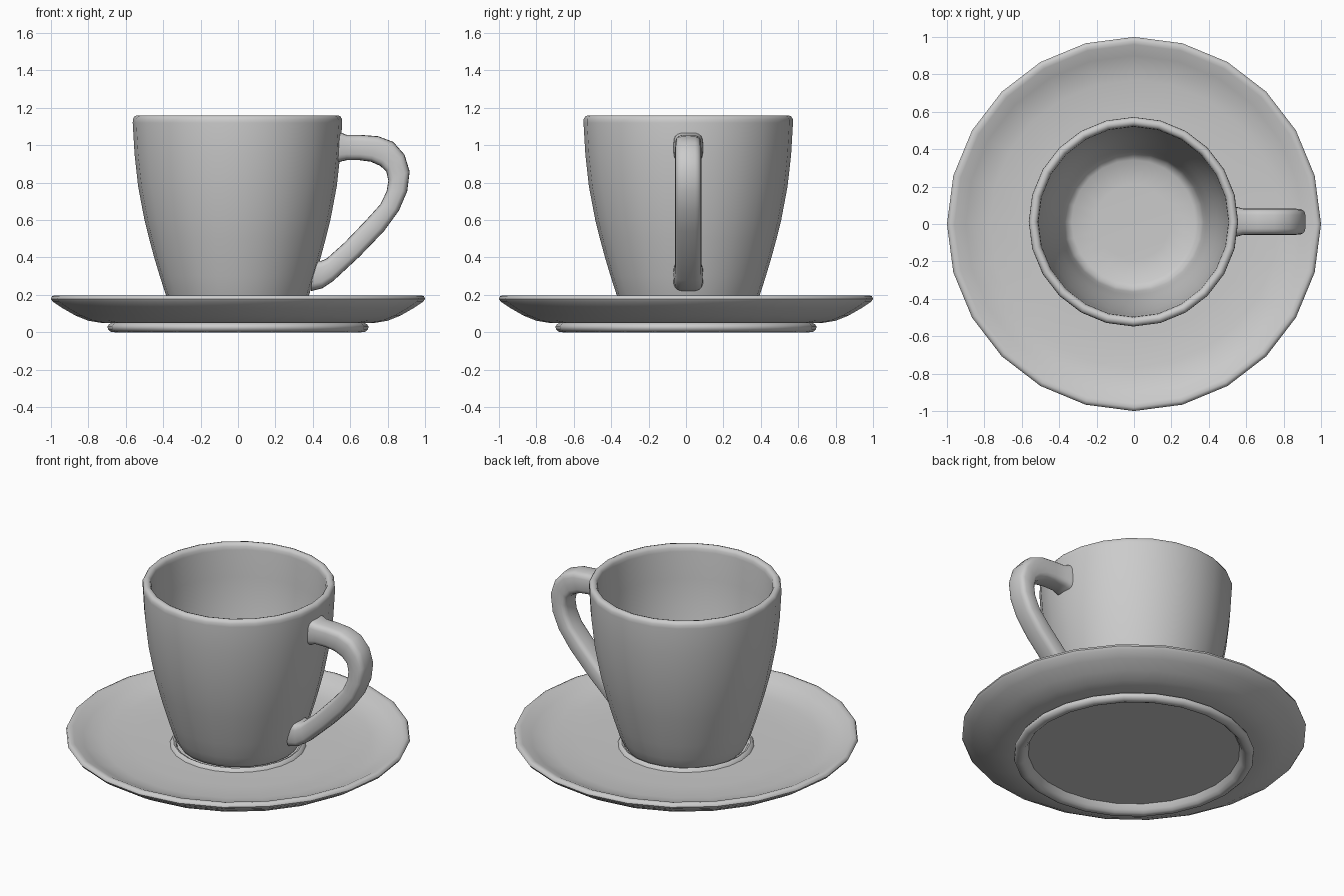
import bpy, bmesh
from math import sin, cos, tau, radians, copysign

SIDES = 24


def finish(name, bm):
    bmesh.ops.recalc_face_normals(bm, faces=bm.faces)
    mesh = bpy.data.meshes.new(name)
    bm.to_mesh(mesh)
    bm.free()
    mesh.shade_smooth()
    mesh.set_sharp_from_angle(angle=radians(50))
    obj = bpy.data.objects.new(name, mesh)
    bpy.context.collection.objects.link(obj)
    return obj


def skin(bm, rings, closed_ends=True):
    """Bridge consecutive vertex rings with quads and cap both ends."""
    for a, b in zip(rings, rings[1:]):
        n = len(a)
        for i in range(n):
            bm.faces.new((a[i], a[(i + 1) % n], b[(i + 1) % n], b[i]))
    if closed_ends:
        bm.faces.new(rings[0])
        bm.faces.new(rings[-1])


def lathe(name, profile, cx=0, cy=0):
    bm = bmesh.new()
    rings = [[bm.verts.new((cx + r * cos(tau * i / SIDES), cy + r * sin(tau * i / SIDES), z))
              for i in range(SIDES)] for r, z in profile]
    skin(bm, rings)
    return finish(name, bm)


# Saucer: underside, foot ring, flared rim, then the top with a bead round the cup
lathe("saucer", [
    (0.30, 0.05), (0.615, 0.05), (0.63, 0.02), (0.645, 0.005), (0.66, 0.0),
    (0.68, 0.003), (0.695, 0.015), (0.698, 0.03), (0.69, 0.043), (0.67, 0.052),
    (0.73, 0.05), (0.80, 0.062), (0.87, 0.09), (0.94, 0.13), (0.99, 0.163),
    (1.0, 0.178), (0.995, 0.192), (0.98, 0.198), (0.96, 0.194),
    (0.90, 0.165), (0.84, 0.143), (0.77, 0.13), (0.60, 0.122), (0.395, 0.12),
    (0.387, 0.134), (0.375, 0.14), (0.362, 0.134), (0.355, 0.115), (0.20, 0.115)])

# Cup: outer wall from the foot up, rounded rim, inner wall down to the floor
lathe("cup", [
    (0.20, 0.117), (0.325, 0.117), (0.345, 0.125), (0.358, 0.145), (0.383, 0.20),
    (0.415, 0.30), (0.445, 0.40), (0.472, 0.50), (0.497, 0.60), (0.531, 0.78),
    (0.55, 0.95), (0.56, 1.12), (0.559, 1.14), (0.55, 1.155), (0.535, 1.16),
    (0.52, 1.155), (0.511, 1.14), (0.508, 1.12), (0.50, 0.95), (0.482, 0.78),
    (0.448, 0.60), (0.42, 0.48), (0.391, 0.36), (0.375, 0.28), (0.36, 0.245),
    (0.33, 0.225), (0.20, 0.22)], -0.003, 0.012)

# Handle: outer and inner edge points in the xz plane plus half width
stations = [
    (0.525, 1.07, 0.525, 0.905, 0.08), (0.555, 1.066, 0.555, 0.914, 0.078),
    (0.58, 1.056, 0.58, 0.92, 0.071), (0.66, 1.055, 0.65, 0.92, 0.07),
    (0.75, 1.048, 0.71, 0.912, 0.07), (0.83, 1.018, 0.76, 0.89, 0.07),
    (0.89, 0.95, 0.793, 0.86, 0.07), (0.918, 0.86, 0.804, 0.81, 0.07),
    (0.905, 0.755, 0.795, 0.755, 0.07), (0.86, 0.65, 0.762, 0.685, 0.07),
    (0.78, 0.54, 0.685, 0.60, 0.07), (0.65, 0.405, 0.57, 0.48, 0.07),
    (0.51, 0.275, 0.475, 0.395, 0.071), (0.45, 0.235, 0.445, 0.382, 0.078),
    (0.39, 0.22, 0.405, 0.385, 0.08)]


def superellipse(t):
    return copysign(abs(t) ** 0.55, t)


bm = bmesh.new()
rings = []
for ox, oz, ix, iz, w in stations:
    ring = []
    for k in range(20):
        a = tau * k / 20
        u, v = superellipse(cos(a)), superellipse(sin(a))
        ring.append(bm.verts.new(((ox + ix) / 2 + u * (ox - ix) / 2, 0.012 + v * w,
                                  (oz + iz) / 2 + u * (oz - iz) / 2)))
    rings.append(ring)
skin(bm, rings)
finish("handle", bm)
